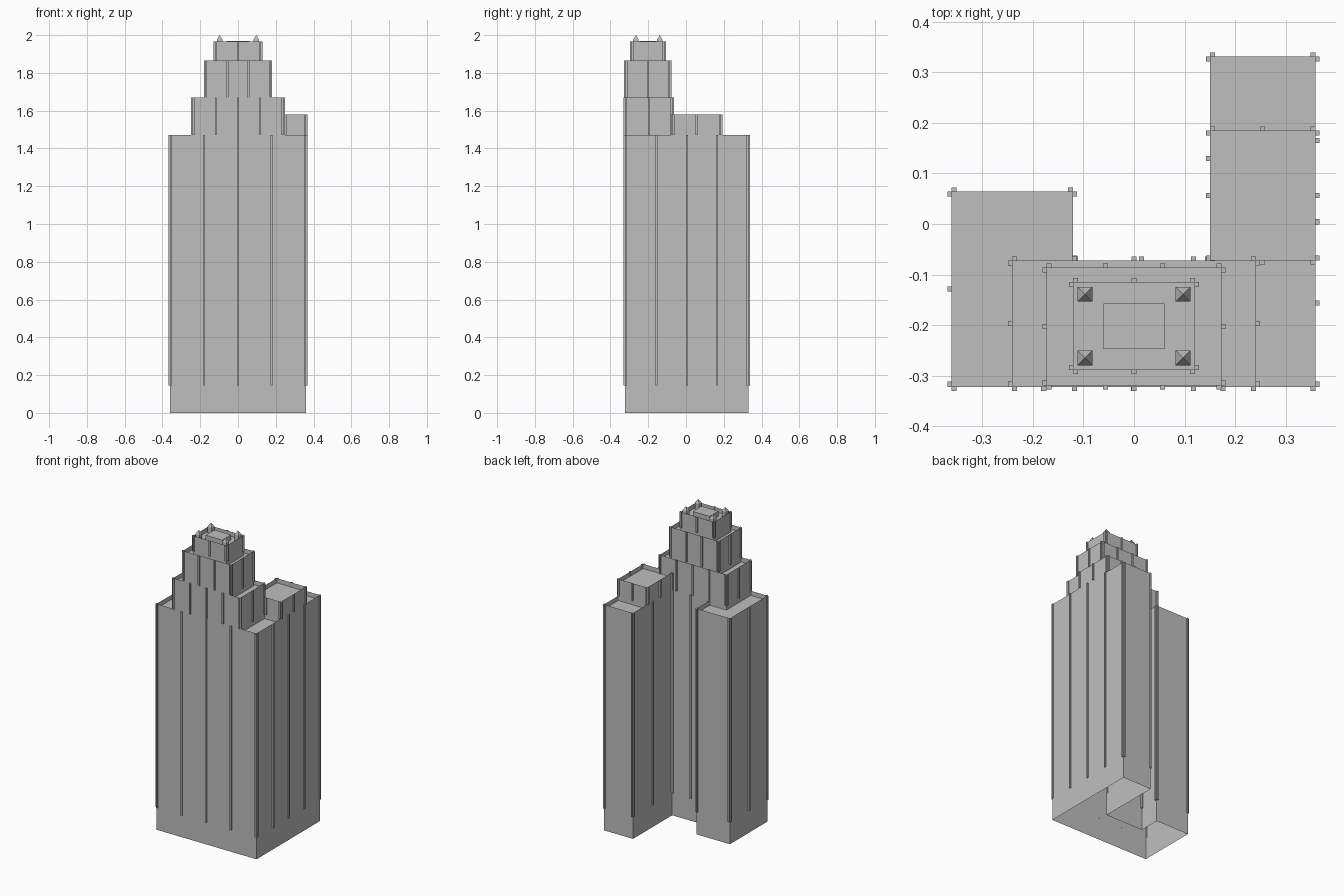
import bpy, bmesh
from mathutils import Vector

cube = bpy.data.objects.get("Cube")
if cube:
    bpy.data.objects.remove(cube)

stone = bpy.data.materials.new("grey_stone")
stone.use_nodes = True
GREY = (0.52, 0.52, 0.52, 1)
stone.diffuse_color = GREY
stone.node_tree.nodes["Principled BSDF"].inputs["Base Color"].default_value = GREY

SINK = 0.03      # roof depth below parapet top
WIDTH = 0.01     # pilaster width
OUT = 0.008      # pilaster projection


def finish(bm, name):
    mesh = bpy.data.meshes.new(name)
    bm.to_mesh(mesh)
    bm.free()
    mesh.materials.append(stone)
    obj = bpy.data.objects.new(name, mesh)
    bpy.context.collection.objects.link(obj)
    return obj


def rect(x0, x1, y0, y1):
    return [(x0, y0), (x1, y0), (x1, y1), (x0, y1)]


def prism(bm, outline, z0, z1):
    """Closed upright block over an outline."""
    low = [bm.verts.new((x, y, z0)) for x, y in outline]
    high = [bm.verts.new((x, y, z1)) for x, y in outline]
    n = len(outline)
    for i in range(n):
        j = (i + 1) % n
        bm.faces.new((low[i], low[j], high[j], high[i]))
    bm.faces.new(high)
    bm.faces.new(low[::-1])
    return high


def shell(name, outline, z0, z1):
    """Open-bottomed walls with a roof sunk behind a thin parapet."""
    bm = bmesh.new()
    rings = [[bm.verts.new((x, y, z)) for x, y in outline]
             for z in (z0, z1 - SINK, z1)]
    n = len(outline)
    for low, high in zip(rings, rings[1:]):
        for i in range(n):
            j = (i + 1) % n
            if (low[i].co - high[i].co).length > 1e-6:
                bm.faces.new((low[i], low[j], high[j], high[i]))
    bm.faces.new(rings[1])
    finish(bm, name)


def pilasters(name, outline, z0, z1, spacing):
    """Evenly spaced strips along every wall, corner to corner."""
    bm = bmesh.new()
    pts = [Vector(p) for p in outline]
    for a, b in zip(pts, pts[1:] + pts[:1]):
        length = (b - a).length
        along = (b - a) / length
        out = Vector((along.y, -along.x))
        bays = max(1, round(length / spacing))
        for i in range(bays + 1):
            mid = a + along * (WIDTH / 2 + (length - WIDTH) * i / bays)
            half = along * WIDTH / 2
            back, front = out * -0.001, out * OUT
            prism(bm, [mid - half + front, mid + half + front,
                       mid + half + back, mid - half + back], z0, z1)
    finish(bm, name)


# Main block with two rear wings, then the stepped tiers
main = [(-0.361, -0.322), (0.359, -0.322), (0.359, 0.331), (0.15, 0.331),
        (0.15, -0.072), (-0.121, -0.072), (-0.121, 0.064), (-0.361, 0.064)]
tiers = [
    ("main_block", main, 0, 0.145, 1.47, 0.165),
    ("wing_tier", rect(0.15, 0.359, -0.072, 0.185), 1.44, 1.47, 1.58, 0.12),
    ("lower_tier", rect(-0.241, 0.241, -0.322, -0.072), 1.44, 1.47, 1.67, 0.12),
    ("middle_tier", rect(-0.173, 0.173, -0.319, -0.086), 1.64, 1.67, 1.865, 0.12),
    ("upper_tier", rect(-0.121, 0.121, -0.289, -0.115), 1.835, 1.865, 1.965, 0.12),
]
for name, outline, base, strip_base, top, spacing in tiers:
    shell(name, outline, base, top)
    pilasters(name + "_pilasters", outline, strip_base, top, spacing)

# Rooftop cap
bm = bmesh.new()
prism(bm, rect(-0.06, 0.06, -0.247, -0.157), 1.935, 1.969)
finish(bm, "roof_cap")

# Four corner pinnacles: square post with a pyramid point
R = 0.0145
for side, x in (("right", -0.097), ("left", 0.097)):
    for end, y in (("front", -0.265), ("back", -0.139)):
        bm = bmesh.new()
        ring = prism(bm, rect(x - R, x + R, y - R, y + R), 1.935, 1.976)
        cap = bm.faces.get(ring)
        bmesh.ops.poke(bm, faces=[cap])
        bm.verts.ensure_lookup_table()
        bm.verts[-1].co.z = 2.0
        finish(bm, f"pinnacle_{end}_{side}")
